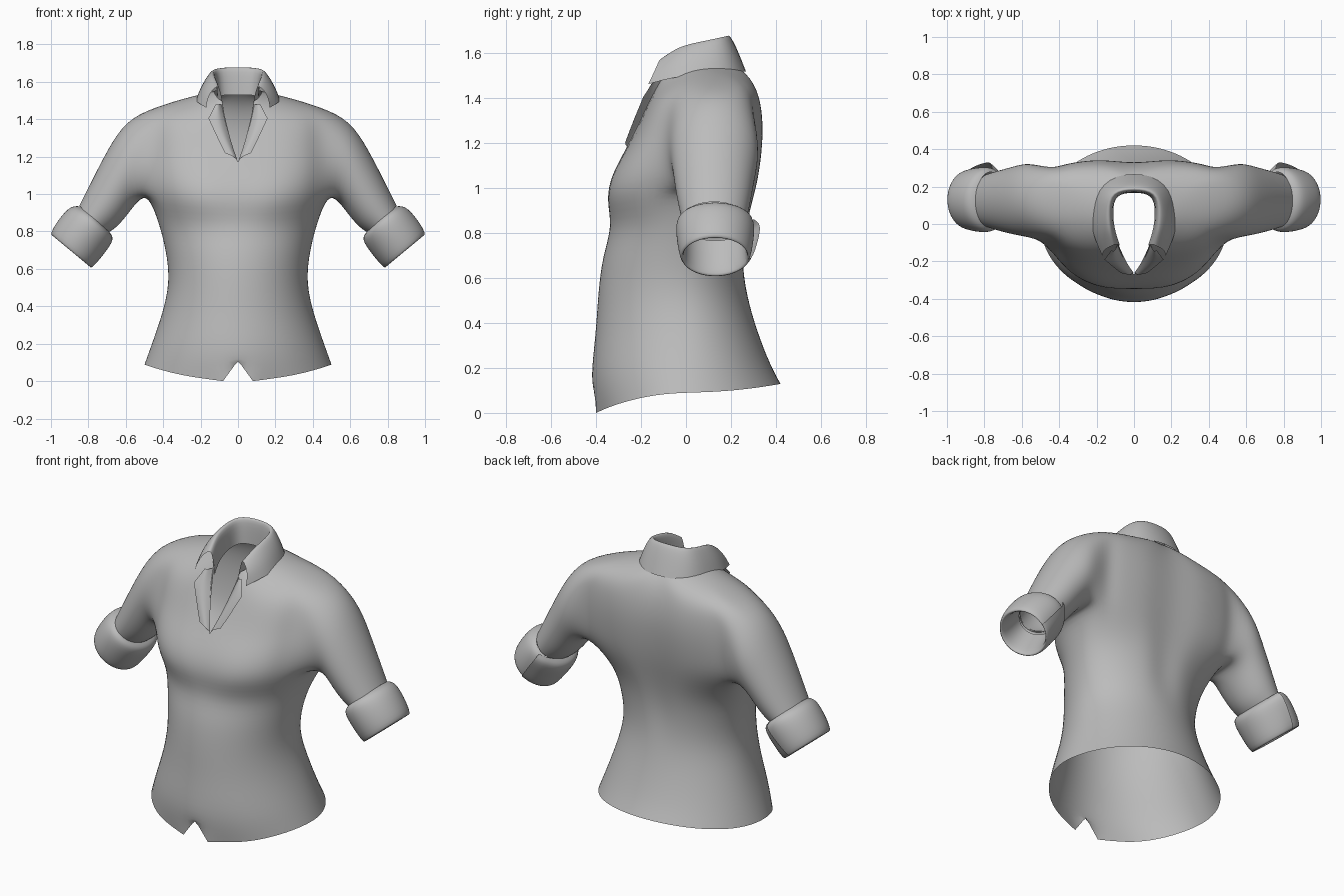
import bpy, bmesh, math
from mathutils import Vector

if "Cube" in bpy.data.objects:
    bpy.data.objects.remove(bpy.data.objects["Cube"])

cloth = bpy.data.materials.new("grey_cloth")
cloth.use_nodes = True
cloth.diffuse_color = (0.5, 0.5, 0.5, 1)
cloth.node_tree.nodes["Principled BSDF"].inputs["Base Color"].default_value = (0.5, 0.5, 0.5, 1)


def finish(name, bm):
    """Mirror across x, subdivide and shade smooth."""
    bmesh.ops.delete(bm, geom=[v for v in bm.verts if not v.link_faces], context="VERTS")
    bmesh.ops.recalc_face_normals(bm, faces=bm.faces)
    mesh = bpy.data.meshes.new(name)
    bm.to_mesh(mesh)
    bm.free()
    mesh.materials.append(cloth)
    mesh.shade_smooth()
    ob = bpy.data.objects.new(name, mesh)
    bpy.context.collection.objects.link(ob)
    mirror = ob.modifiers.new("mirror", "MIRROR")
    mirror.use_clip = True
    mirror.merge_threshold = 0.002
    sub = ob.modifiers.new("smooth", "SUBSURF")
    sub.levels = sub.render_levels = 2
    sub.boundary_smooth = "PRESERVE_CORNERS"


def grid(bm, rows, skip=lambda r, c: False):
    """Skin a list of point rows with quads."""
    vs = [[bm.verts.new(p) for p in row] for row in rows]
    for r in range(len(vs) - 1):
        for c in range(len(vs[r]) - 1):
            if not skip(r, c):
                bm.faces.new((vs[r][c], vs[r][c + 1], vs[r + 1][c + 1], vs[r + 1][c]))
    return vs


def section(upper, lower, yc, ry, angle, scale=1.0):
    """Point on an arm ring; angle 0 is the underside, 90 degrees the back."""
    mid = Vector(((upper[0] + lower[0]) / 2, yc, (upper[1] + lower[1]) / 2))
    down = Vector((lower[0], yc, lower[1])) - mid
    return mid + scale * (down * math.cos(angle) + Vector((0, ry * math.sin(angle), 0)))


# Body rows: half width, side z, front y, front z, back y, back z, side y, neck gap
BODY = [
    (.505, .09, -.405, .0, .425, .13, 0, 0),
    (.465, .20, -.43, .15, .38, .21, 0, 0),
    (.408, .36, -.405, .35, .32, .36, 0, 0),
    (.367, .53, -.395, .53, .27, .53, -.02, 0),
    (.388, .70, -.375, .70, .265, .70, 0, 0),
    (.428, .85, -.33, .83, .285, .85, .04, 0),
    (.485, 1.0, -.37, .95, .32, 1.0, .10, 0),
    (.50, 1.13, -.345, 1.06, .34, 1.12, .13, 0),
    (.50, 1.26, -.27, 1.17, .35, 1.24, .13, 0),
    (.49, 1.38, -.22, 1.26, .345, 1.34, .13, .035),
    (.45, 1.465, -.175, 1.36, .325, 1.43, .13, .06),
    (.28, 1.515, -.14, 1.43, .285, 1.51, .11, .075),
    (.13, 1.55, -.10, 1.50, .19, 1.57, .07, .085),
]
COLS = 12
A, B, LOW, TOP = 4, 8, 6, 10      # armhole columns and rows

rows = []
for r, (w, zs, yf, zf, yb, zb, yc, gap) in enumerate(BODY):
    upper = LOW <= r <= TOP
    row = []
    for c in range(COLS + 1):
        t = math.pi * c / COLS
        front = c <= COLS // 2
        s = math.sin(t) ** (0.83 if upper else 1) if 0 < c < COLS else 0
        k = abs(math.cos(t)) ** ((0.83 if front else 0.4) if upper else 1)
        g = gap if front else 0
        x = g + (w - g) * s
        y = yc + ((yf if front else yb) - yc) * k
        z = zs + ((zf if front else zb) - zs) * math.cos(t) ** 2
        if c == COLS and 3 < r < 12:
            y -= 0.025            # spine hollow
        if c == 0 and r in (6, 7):
            y += 0.015            # dip between the bust
        row.append(Vector((x, y, z)))
    rows.append(row)
# Notch in the front hem
rows[0][0].z = 0.11
rows[0][1] = Vector((0.08, -0.40, 0.0))

bm = bmesh.new()
crease = bm.verts.layers.float.new("crease_vert")
vs = grid(bm, rows, lambda r, c: LOW <= r < TOP and A <= c < B)
for v in (vs[0][0], vs[0][1], vs[8][0]):
    v[crease] = 1.0

# Sleeves grow out of the armhole loop
loop = [vs[LOW][c] for c in range(A, B + 1)]
loop += [vs[r][B] for r in range(LOW + 1, TOP + 1)]
loop += [vs[TOP][c] for c in range(B - 1, A - 1, -1)]
loop += [vs[r][A] for r in range(TOP - 1, LOW, -1)]
n = len(loop)
SLEEVE = [
    ((.60, 1.40), (.535, .96), .13, .205),
    ((.70, 1.24), (.59, .885), .125, .185),
    ((.79, 1.06), (.65, .815), .125, .165),
    ((.85, .94), (.705, .785), .125, .145),
]
for sec in SLEEVE:
    ring = [bm.verts.new(section(*sec, math.tau * (i - 2) / n)) for i in range(n)]
    for i in range(n):
        j = (i + 1) % n
        bm.faces.new((loop[i], loop[j], ring[j], ring[i]))
    loop = ring
finish("shirt_body", bm)

# Rolled cuffs: a wrapped band whose loose end stands off at the back
CUFF = [
    ((.845, .935), (.69, .80), .13, .15, .14),
    ((.895, .94), (.655, .76), .13, .178, .16),
    ((.955, .875), (.712, .682), .13, .175, .10),
    ((1.012, .785), (.785, .592), .13, .158, .04),
    ((.985, .765), (.80, .617), .13, .138, .0),
    ((.86, .91), (.715, .765), .13, .135, .0),
]
STEPS = 22
bm = bmesh.new()
band = []
for up, low, yc, ry, flare in CUFF:
    row = []
    for i in range(STEPS + 1):
        a = math.radians(70 + 375 * i / STEPS)
        loose = max(0, i - STEPS + 2) / 2
        row.append(section(up, low, yc, ry, a, 1 + flare * loose))
    band.append(row)
grid(bm, band)
finish("rolled_cuff", bm)

# Folded collar: inner stand, fold line, then the fall ending in a point
COLLAR = [
    [(.075, -.115, 1.44), (.105, -.03, 1.49), (.115, .07, 1.515), (.10, .16, 1.53), (0, .17, 1.53)],
    [(.095, -.105, 1.57), (.115, -.03, 1.63), (.12, .07, 1.65), (.11, .165, 1.67), (0, .175, 1.675)],
    [(.115, -.115, 1.58), (.14, -.03, 1.64), (.15, .07, 1.66), (.13, .18, 1.685), (0, .20, 1.69)],
    [(.16, -.135, 1.53), (.195, -.04, 1.57), (.20, .07, 1.585), (.165, .205, 1.605), (0, .245, 1.61)],
    [(.17, -.168, 1.462), (.225, -.05, 1.495), (.23, .07, 1.505), (.185, .23, 1.515), (0, .285, 1.52)],
]
bm = bmesh.new()
grid(bm, COLLAR)
finish("collar", bm)

# Lapels turned out along the neck opening
LAPEL = [
    [(.003, -.26, 1.18), (.035, -.215, 1.27), (.06, -.165, 1.37), (.085, -.105, 1.48)],
    [(.02, -.275, 1.20), (.055, -.25, 1.27), (.10, -.205, 1.38), (.105, -.15, 1.48)],
    [(.07, -.262, 1.22), (.105, -.235, 1.29), (.158, -.19, 1.405), (.12, -.14, 1.48)],
]
bm = bmesh.new()
crease = bm.verts.layers.float.new("crease_vert")
vs = grid(bm, LAPEL)
vs[2][2][crease] = 1.0
finish("lapel", bm)
